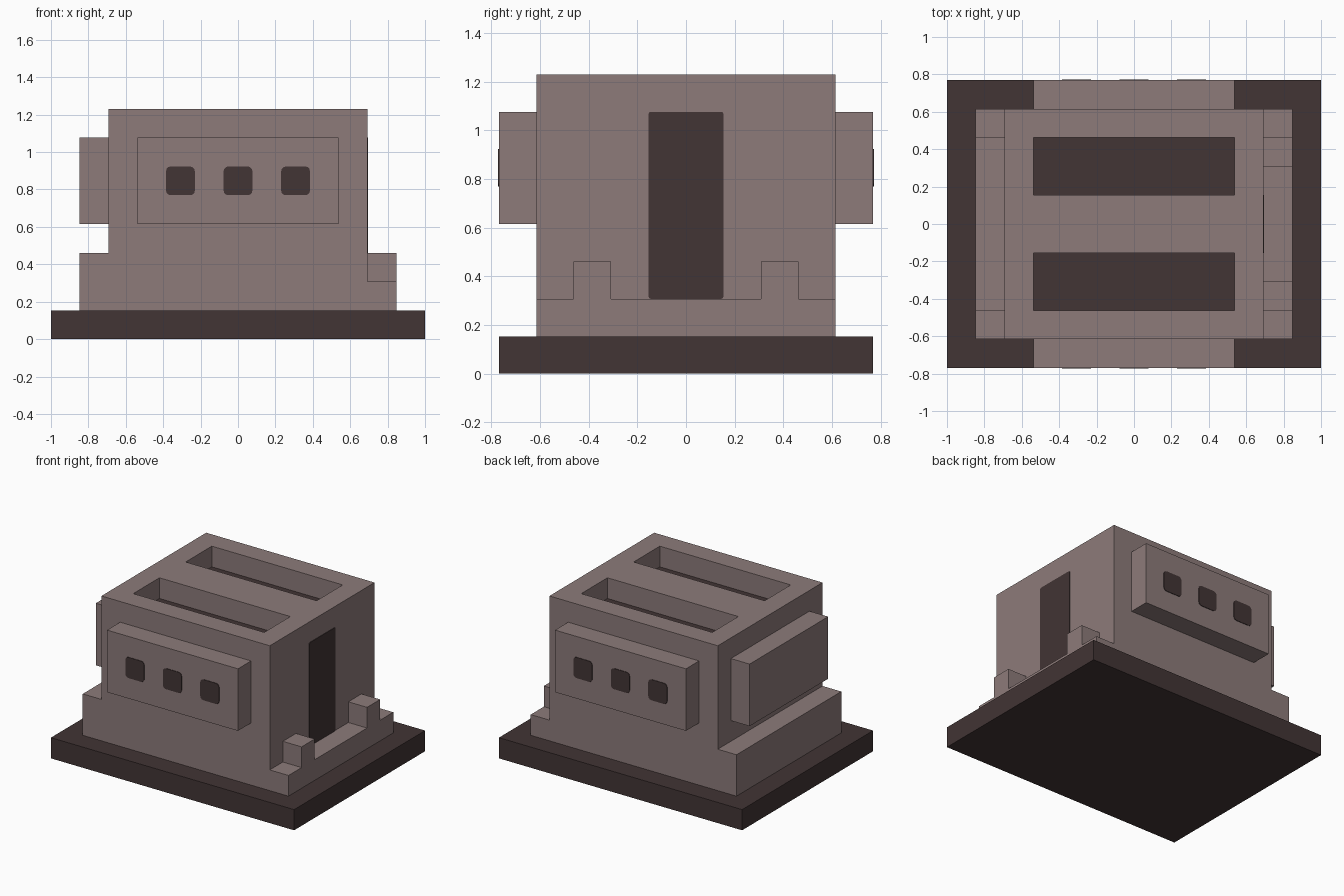
import bpy, bmesh, math
from mathutils import Matrix, Vector

if "Cube" in bpy.data.objects:
    bpy.data.objects.remove(bpy.data.objects["Cube"])

U = 1 / 13  # the model sits on a regular grid: 26 units long


def material(name, rgb):
    m = bpy.data.materials.new(name)
    m.diffuse_color = (*rgb, 1)
    m.use_nodes = True
    m.node_tree.nodes["Principled BSDF"].inputs["Base Color"].default_value = m.diffuse_color
    return m


STONE = material("warm grey stone", (0.266, 0.198, 0.195))
DARK = material("dark brown", (0.054, 0.035, 0.035))


def add_object(name, bm, *mats):
    bmesh.ops.recalc_face_normals(bm, faces=bm.faces)
    me = bpy.data.meshes.new(name)
    bm.to_mesh(me)
    bm.free()
    ob = bpy.data.objects.new(name, me)
    bpy.context.collection.objects.link(ob)
    for m in mats:
        me.materials.append(m)
    return ob


def box(name, x, y, z, mat):
    """Box from (min, max) ranges in grid units."""
    bm = bmesh.new()
    bmesh.ops.create_cube(bm, size=1)
    for v in bm.verts:
        v.co = Vector([(r[0] + r[1]) / 2 + c * (r[1] - r[0])
                       for c, r in zip(v.co, (x, y, z))]) * U
    return add_object(name, bm, mat)


def prism(name, points, direction, *mats):
    """Extrude a closed outline along a direction."""
    bm = bmesh.new()
    face = bm.faces.new([bm.verts.new(p) for p in points])
    ext = bmesh.ops.extrude_face_region(bm, geom=[face], use_keep_orig=True)
    moved = [g for g in ext["geom"] if isinstance(g, bmesh.types.BMVert)]
    bmesh.ops.translate(bm, vec=direction, verts=moved)
    return add_object(name, bm, *mats)


def plate(name, w, h, radius, centre, angle):
    """Thin dark rounded plate; at angle 0 it faces -y."""
    rot = Matrix.Rotation(angle, 3, 'Z')
    pts = []
    for i, (sx, sz) in enumerate(((1, 1), (-1, 1), (-1, -1), (1, -1))):
        for k in range(4):
            a = math.radians(i * 90 + k * 30)
            p = Vector((sx * (w / 2 - radius) + radius * math.cos(a), 0,
                        sz * (h / 2 - radius) + radius * math.sin(a)))
            pts.append(rot @ p + Vector(centre) * U)
    return prism(name, pts, rot @ Vector((0, -0.004, 0)), DARK)


# Ground slab
box("base", (-13, 13), (-10, 10), (0, 2), DARK)

# Main block with a side ledge at each end, as one extruded profile
outline = [(-11, 2), (11, 2), (11, 4), (9, 4), (9, 16), (-9, 16), (-9, 6), (-11, 6)]
body = prism("body", [(x * U, -8 * U, z * U) for x, z in outline],
             (0, 16 * U, 0), STONE, DARK)

# Two roof slots with dark floors
for s in (-1, 1):
    cutter = box("slot_cutter", (-7, 7), (4 * s - 2, 4 * s + 2), (14, 17), STONE)
    cutter.hide_render = True
    mod = body.modifiers.new("slot", 'BOOLEAN')
    mod.operation, mod.solver, mod.object = 'DIFFERENCE', 'EXACT', cutter
    bpy.context.view_layer.objects.active = body
    bpy.ops.object.modifier_apply(modifier=mod.name)
    bpy.data.objects.remove(cutter)
for p in body.data.polygons:
    floor = p.normal.z > 0.9 and abs(p.center.z - 14 * U) < 0.01
    p.material_index = 1 if floor else 0

# Raised panels with three windows, front and back
for s, side, angle in ((-1, "front", 0), (1, "back", math.pi)):
    box(side + "_panel", (-7, 7), sorted((8 * s, 10 * s)), (8, 14), STONE)
    for x in (-4, 0, 4):
        plate(side + "_window", 2 * U, 2 * U, 0.025, (x, 10 * s, 11), angle)

# Plain panel on the left end
box("left_panel", (-11, -9), (-6, 6), (8, 14), STONE)

# Doorway on the right end, with a post on each side
plate("door", 4 * U, 10 * U, 0.01, (9, 0, 9), math.pi / 2)
for y in (-5, 5):
    box("door_post", (9, 11), (y - 1, y + 1), (4, 6), STONE)
